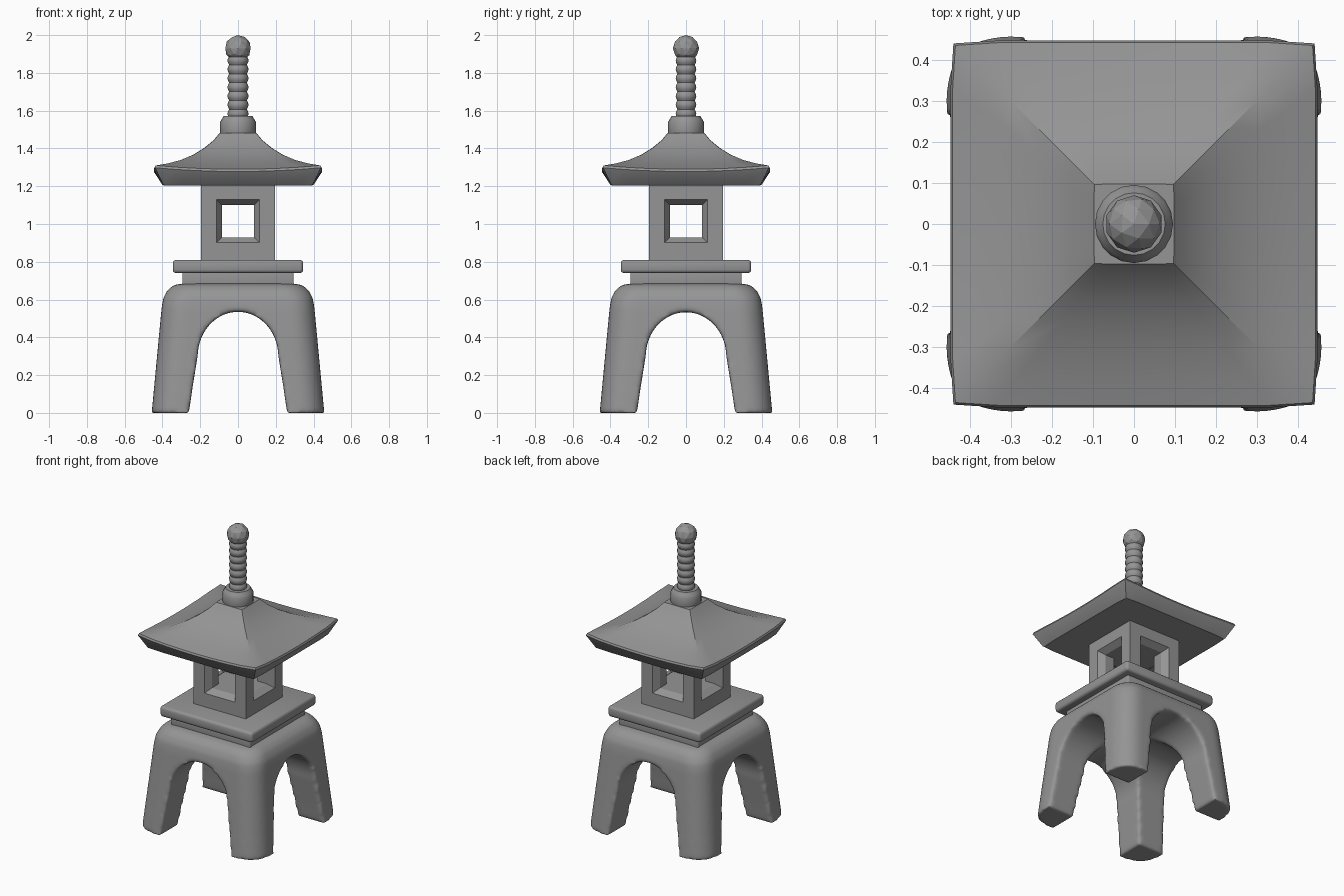
import bpy, bmesh, math

if "Cube" in bpy.data.objects:
    bpy.data.objects.remove(bpy.data.objects["Cube"])

stone = bpy.data.materials.new("dark_stone")
stone.diffuse_color = (.3, .3, .3, 1)
stone.use_nodes = True
stone.node_tree.nodes["Principled BSDF"].inputs["Base Color"].default_value = stone.diffuse_color


def finish(obj, angle=35):
    """Apply all modifiers, shade smooth with sharp edges kept, add the stone colour."""
    bpy.ops.object.select_all(action='DESELECT')
    obj.select_set(True)
    bpy.context.view_layer.objects.active = obj
    for m in list(obj.modifiers):
        bpy.ops.object.modifier_apply(modifier=m.name)
    bpy.ops.object.shade_smooth_by_angle(angle=math.radians(angle))
    obj.data.materials.clear()
    obj.data.materials.append(stone)


def loft(name, rings):
    """Skin equal-length closed rings and cap both ends."""
    bm = bmesh.new()
    vs = [[bm.verts.new(p) for p in ring] for ring in rings]
    n = len(vs[0])
    for a, b in zip(vs, vs[1:]):
        for i in range(n):
            j = (i + 1) % n
            bm.faces.new((a[i], a[j], b[j], b[i]))
    bm.faces.new(vs[0][::-1])
    bm.faces.new(vs[-1])
    bmesh.ops.recalc_face_normals(bm, faces=bm.faces)
    mesh = bpy.data.meshes.new(name)
    bm.to_mesh(mesh)
    bm.free()
    obj = bpy.data.objects.new(name, mesh)
    bpy.context.collection.objects.link(obj)
    return obj


def square(h, z):
    return [(-h, -h, z), (h, -h, z), (h, h, z), (-h, h, z)]


def rounded_square(h, r, z, steps=7):
    pts = []
    for q, (sx, sy) in enumerate([(1, 1), (-1, 1), (-1, -1), (1, -1)]):
        for k in range(steps + 1):
            a = math.pi / 2 * (q + k / steps)
            pts.append((sx * (h - r) + r * math.cos(a), sy * (h - r) + r * math.sin(a), z))
    return pts


def circle(r, z, n):
    return [(r * math.cos(2 * math.pi * i / n), r * math.sin(2 * math.pi * i / n), z) for i in range(n)]


def cut(obj, cutter):
    cutter.hide_render = True
    cutter.hide_set(True)
    m = obj.modifiers.new("cut", 'BOOLEAN')
    m.object = cutter
    m.solver = 'EXACT'


def slab(name, h, z0, z1, width):
    obj = loft(name, [square(h, z0), square(h, z1)])
    m = obj.modifiers.new("bevel", 'BEVEL')
    m.width = width
    m.segments = 3
    finish(obj)


# Four-legged base: flared rounded block with two crossing arches, edges softened
base = loft("legged_base", [rounded_square(h, r, z) for h, r, z in [
    (.457, .13, -.001), (.404, .125, .56), (.395, .125, .61), (.373, .12, .65),
    (.34, .10, .677), (.30, .07, .684)]])
arch = [(.274, -.1), (.243, .12)]
for k in range(18):
    a = math.pi * k / 17
    arch.append((.214 * math.cos(a), .30 + .236 * math.sin(a)))
arch += [(-.243, .12), (-.274, -.1)]
arch_cutters = [
    loft("arch_cutter_y", [[(u, s, v) for u, v in arch] for s in (-1, 1)]),
    loft("arch_cutter_x", [[(s, u, v - .002) for u, v in arch] for s in (-1, 1)])]
for c in arch_cutters:
    cut(base, c)
remesh = base.modifiers.new("remesh", 'REMESH')
remesh.mode = 'VOXEL'
remesh.voxel_size = .012
soften = base.modifiers.new("soften", 'SMOOTH')
soften.factor = .5
soften.iterations = 10
finish(base, 60)

# Stepped platform
slab("platform_neck", .295, .66, .75, .008)
slab("platform_slab", .345, .74, .81, .018)

# Light chamber with flared windows through all four sides
chamber = loft("light_chamber", [square(.195, .80), square(.195, 1.22)])
window = [(.117, -.2), (.086, -.155), (.086, .155), (.117, .2)]


def window_ring(h, d, swap):
    pts = [(a * h, b * h + 1.015) for a, b in ((-1, -1), (1, -1), (1, 1), (-1, 1))]
    return [(d, u, v) if swap else (u, d, v) for u, v in pts]


window_cutters = [loft("window_cutter", [window_ring(h, d, swap) for h, d in window]) for swap in (0, 1)]
for c in window_cutters:
    cut(chamber, c)
finish(chamber, 25)

for c in arch_cutters + window_cutters:
    bpy.data.objects.remove(c)


# Concave hipped roof with corners turned up at the eaves
def roof_ring(h, z, dip, n=8):
    pts = []
    for q in range(4):
        c, s = [(1, 0), (0, 1), (-1, 0), (0, -1)][q]
        for k in range(n):
            t = -1 + 2 * k / n
            x, y = t * h, -h
            if k == 0:  # slightly blunted corners
                x, y = x * .985, y * .985
            pts.append((c * x - s * y, s * x + c * y, z - dip * (1 - t * t)))
    return pts


roof = loft("roof", [roof_ring(*p) for p in [
    (.395, 1.205, 0), (.402, 1.21, 0), (.446, 1.298, .02), (.441, 1.31, .02),
    (.38, 1.32, .012), (.31, 1.338, .006), (.24, 1.366, .002), (.18, 1.402, 0),
    (.13, 1.443, 0), (.097, 1.482, 0)]])
finish(roof, 30)

# Finial: collar, beaded shaft and ball
collar = loft("finial_collar", [circle(r, z, 20) for r, z in [
    (.092, 1.47), (.095, 1.485), (.095, 1.54), (.088, 1.552), (.076, 1.572)]])
finish(collar)

beads, z0, step = 7, 1.56, .047
profile = []
for i in range(beads):
    for f, r in ((0, .047), (.25, .053), (.5, .056), (.75, .053)):
        profile.append((r, z0 + (i + f) * step))
shaft = loft("finial_shaft", [circle(r, z, 14) for r, z in profile + [(.047, z0 + beads * step)]])
finish(shaft, 50)

bpy.ops.mesh.primitive_ico_sphere_add(subdivisions=2, radius=.07, location=(0, 0, 1.93))
ball = bpy.context.object
ball.name = "finial_ball"
finish(ball, 15)
